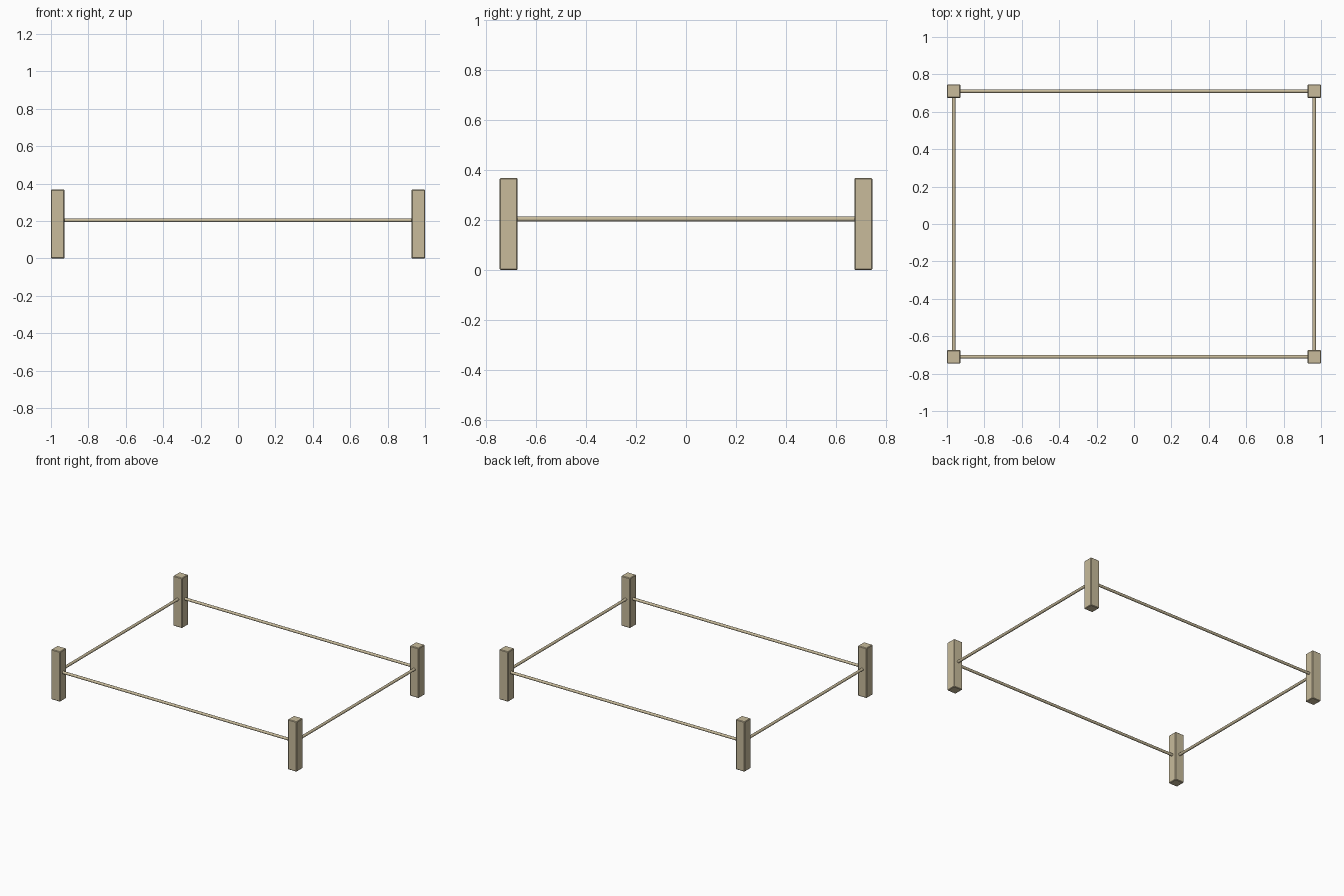
import bpy
from math import pi

cube = bpy.data.objects.get("Cube")
if cube:
    bpy.data.objects.remove(cube, do_unlink=True)

POST_X, POST_Y = 0.964, 0.71     # post centres
WIDTH, HEIGHT = 0.072, 0.368     # post size
RAIL_Z, RAIL_R = 0.204, 0.01

wood = bpy.data.materials.new("pale wood")
wood.use_nodes = True
colour = (0.58, 0.5, 0.33, 1)
wood.diffuse_color = colour
wood.node_tree.nodes["Principled BSDF"].inputs["Base Color"].default_value = colour


def finish(name):
    obj = bpy.context.object
    obj.name = name
    obj.data.materials.append(wood)
    return obj


def post(name, x, y):
    bpy.ops.mesh.primitive_cube_add(size=1, location=(x, y, HEIGHT / 2))
    obj = finish(name)
    obj.scale = (WIDTH, WIDTH, HEIGHT)
    bpy.ops.object.transform_apply(location=False, rotation=False, scale=True)
    bevel = obj.modifiers.new("Softened edges", "BEVEL")
    bevel.width = 0.004
    bevel.segments = 1


def rail(name, location, rotation, span):
    # Rail ends sit just inside the post faces
    bpy.ops.mesh.primitive_cylinder_add(vertices=16, radius=RAIL_R,
                                        depth=span - WIDTH + 0.01,
                                        location=location, rotation=rotation)
    finish(name)
    bpy.ops.object.shade_smooth_by_angle()


# Corner posts
for end, sy in (("front", -1), ("back", 1)):
    for side, sx in (("left", 1), ("right", -1)):
        post(f"{end}_{side}_post", sx * POST_X, sy * POST_Y)

# Rails joining the posts
for end, s in (("front", -1), ("back", 1)):
    rail(f"{end}_rail", (0, s * POST_Y, RAIL_Z), (0, pi / 2, 0), 2 * POST_X)
for side, s in (("left", 1), ("right", -1)):
    rail(f"{side}_rail", (s * POST_X, 0, RAIL_Z), (pi / 2, 0, 0), 2 * POST_Y)
